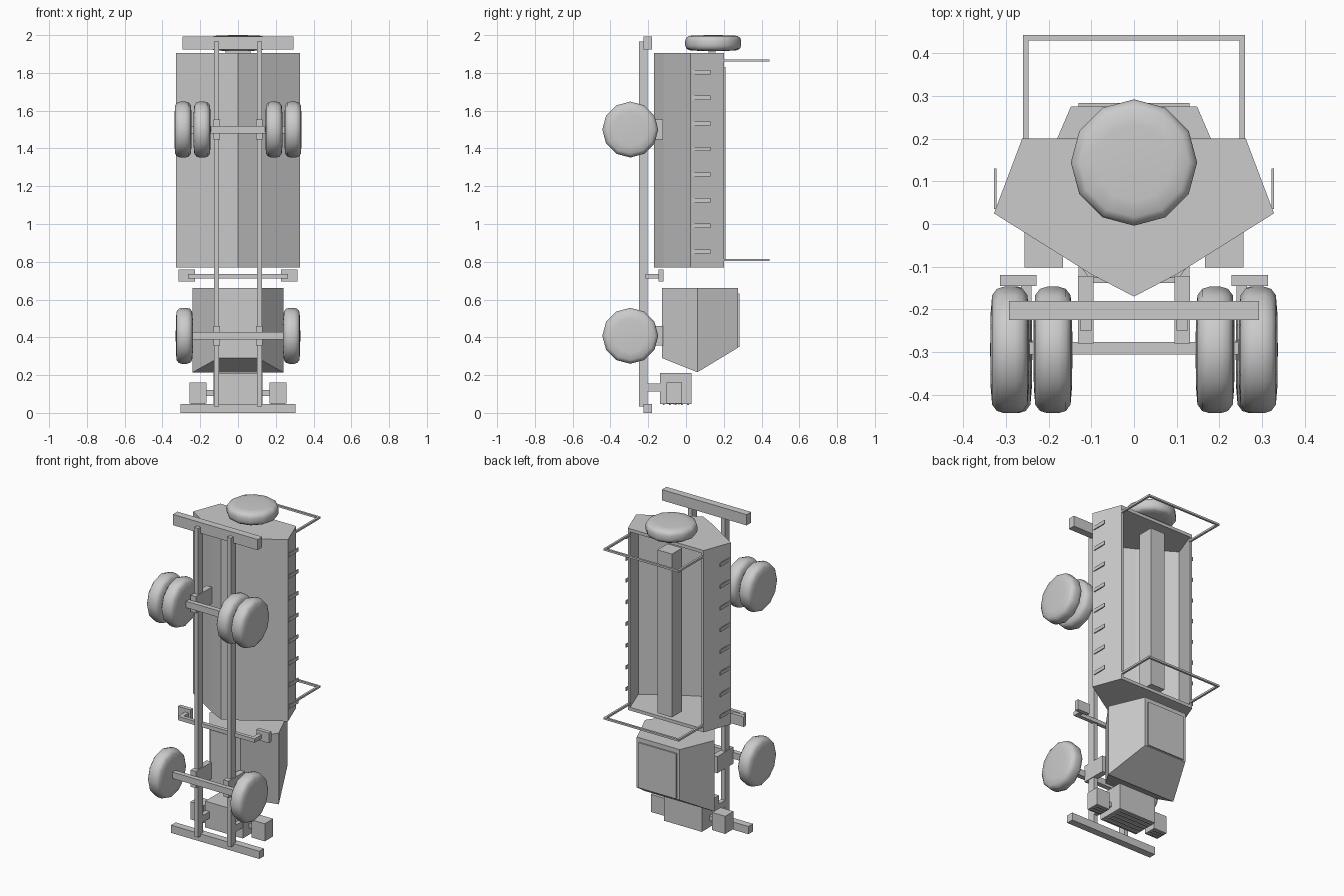
import bpy, bmesh, math
from mathutils import Matrix

if "Cube" in bpy.data.objects:
    bpy.data.objects.remove(bpy.data.objects["Cube"])

grey = bpy.data.materials.new("plain grey")
grey.diffuse_color = (0.6, 0.6, 0.6, 1)
grey.use_nodes = True
grey.node_tree.nodes["Principled BSDF"].inputs["Base Color"].default_value = grey.diffuse_color


def finish(name, bm, smooth=False):
    bmesh.ops.recalc_face_normals(bm, faces=bm.faces)
    me = bpy.data.meshes.new(name)
    bm.to_mesh(me)
    bm.free()
    me.materials.append(grey)
    for p in me.polygons:
        p.use_smooth = smooth
    ob = bpy.data.objects.new(name, me)
    bpy.context.collection.objects.link(ob)
    return ob


def box(name, x0, x1, y0, y1, z0, z1):
    bm = bmesh.new()
    m = Matrix.Translation(((x0 + x1) / 2, (y0 + y1) / 2, (z0 + z1) / 2))
    m = m @ Matrix.Diagonal((x1 - x0, y1 - y0, z1 - z0, 1))
    bmesh.ops.create_cube(bm, size=1, matrix=m)
    return finish(name, bm)


def pair(name, x0, x1, *rest):
    box(name + "_right", x0, x1, *rest)
    box(name + "_left", -x1, -x0, *rest)


def loft(name, pts, z0s, z1):
    """Extrude an xy outline from per-point heights z0s up to z1."""
    bm = bmesh.new()
    a = [bm.verts.new((x, y, z)) for (x, y), z in zip(pts, z0s)]
    b = [bm.verts.new((x, y, z1)) for x, y in pts]
    n = len(pts)
    for i in range(n):
        j = (i + 1) % n
        bm.faces.new((a[i], a[j], b[j], b[i]))
    bm.faces.new(b)
    return bm, a


def prism(name, pts, z0, z1):
    bm, a = loft(name, pts, [z0] * len(pts), z1)
    bm.faces.new(a[::-1])
    return finish(name, bm)


def wheel(name, centre, half, axis):
    """Twelve-sided smooth tyre with gently domed sides."""
    prof = [(0.0, 1.0), (0.09, 0.97), (0.128, 0.9), (0.143, 0.66), (0.148, 0.3)]
    prof += [(r, -t) for r, t in reversed(prof)]
    bm = bmesh.new()
    vs = [bm.verts.new((r, 0, t * half)) for r, t in prof]
    es = [bm.edges.new(p) for p in zip(vs, vs[1:])]
    bmesh.ops.spin(bm, geom=vs + es, cent=(0, 0, 0), axis=(0, 0, 1),
                   angle=2 * math.pi, steps=12, use_merge=True)
    bmesh.ops.remove_doubles(bm, verts=bm.verts, dist=0.0005)
    m = Matrix.Translation(centre)
    if axis == 'X':
        m = m @ Matrix.Rotation(math.pi / 2, 4, 'Y')
    bmesh.ops.transform(bm, matrix=m, verts=bm.verts)
    return finish(name, bm, True)


# Chassis rails and bumpers
pair("chassis_rail", 0.1, 0.127, -0.25, -0.203, 0.035, 1.965)
box("rear_bumper", -0.293, 0.293, -0.225, -0.18, 1.925, 1.992)
box("front_bumper", -0.305, 0.305, -0.225, -0.18, 0.0, 0.048)

# Axles, hangers and wheels
for tag, z, xs in (("rear", 1.5, (0.19, 0.291)), ("front", 0.408, (0.284,))):
    box(tag + "_axle", -0.25, 0.25, -0.306, -0.276, z - 0.02, z + 0.02)
    pair(tag + "_axle_hanger", 0.095, 0.131, -0.28, -0.122, z - 0.052, z + 0.052)
    for x in xs:
        for s in (-1, 1):
            wheel(tag + "_wheel", (s * x, -0.295, z), 0.046, 'X')

# Step bar behind the cab
box("step_bar", -0.265, 0.265, -0.215, -0.192, 0.711, 0.735)
pair("step_arm", 0.24, 0.265, -0.215, -0.14, 0.711, 0.735)
pair("step_plate", 0.228, 0.314, -0.145, -0.12, 0.695, 0.758)

# Open hopper body: thin channel closed by end plates
right = [(0.0, -0.17), (0.1, -0.118), (0.328, 0.025), (0.262, 0.2)]
inner = [(0.0, -0.152), (0.095, -0.102), (0.308, 0.031), (0.246, 0.2)]


def mirrored(half):
    return [(-x, y) for x, y in reversed(half[1:])] + half


outline = mirrored(right)
prism("hopper_shell", outline + mirrored(inner)[::-1], 0.77, 1.905)
prism("hopper_front_end", outline, 0.77, 0.79)
prism("hopper_rear_end", outline, 1.885, 1.905)
box("hopper_beam", -0.05, 0.05, 0.11, 0.21, 0.81, 1.83)

# Rows of thin side steps
for i in range(8):
    z = 0.855 + i * 0.1355
    pair("side_step", 0.322, 0.328, 0.035, 0.13, z - 0.011, z + 0.011)

# Hoops over the hopper ends
for z in (0.81, 1.865):
    pair("hoop_arm", 0.247, 0.26, 0.19, 0.443, z - 0.006, z + 0.006)
    box("hoop_bar", -0.26, 0.26, 0.43, 0.443, z - 0.006, z + 0.006)

# Spare wheel on the tail
box("spare_mount", -0.065, 0.065, 0.12, 0.155, 1.9, 1.93)
wheel("spare_wheel", (0, 0.144, 1.958), 0.042, 'Z')

# Cab with pointed front and roof hatch
cab = [(-0.105, -0.127), (0.105, -0.127), (0.24, 0.06),
       (0.148, 0.275), (-0.148, 0.275), (-0.24, 0.06)]
bm, a = loft("cab", cab, [0.29, 0.29, 0.215, 0.345, 0.345, 0.215], 0.66)
bm.faces.new((a[0], a[1], a[2], a[5]))
bm.faces.new((a[5], a[2], a[3], a[4]))
finish("cab", bm)
box("roof_hatch", -0.13, 0.13, 0.27, 0.283, 0.35, 0.632)

# Engine housing, grille slats and lamps
box("engine_housing", -0.13, 0.13, -0.138, 0.03, 0.048, 0.212)
pair("housing_mount", 0.1, 0.127, -0.21, -0.13, 0.113, 0.155)
pair("lamp_bracket", 0.12, 0.17, -0.075, -0.045, 0.09, 0.12)
pair("headlight", 0.166, 0.257, -0.102, -0.02, 0.05, 0.16)
for i in range(5):
    y = -0.118 + i * 0.032
    box("grille_slat", -0.115, 0.115, y - 0.005, y + 0.005, 0.042, 0.05)
for i in range(3):
    y = -0.084 + i * 0.023
    pair("lamp_slat", 0.176, 0.247, y - 0.004, y + 0.004, 0.045, 0.052)
